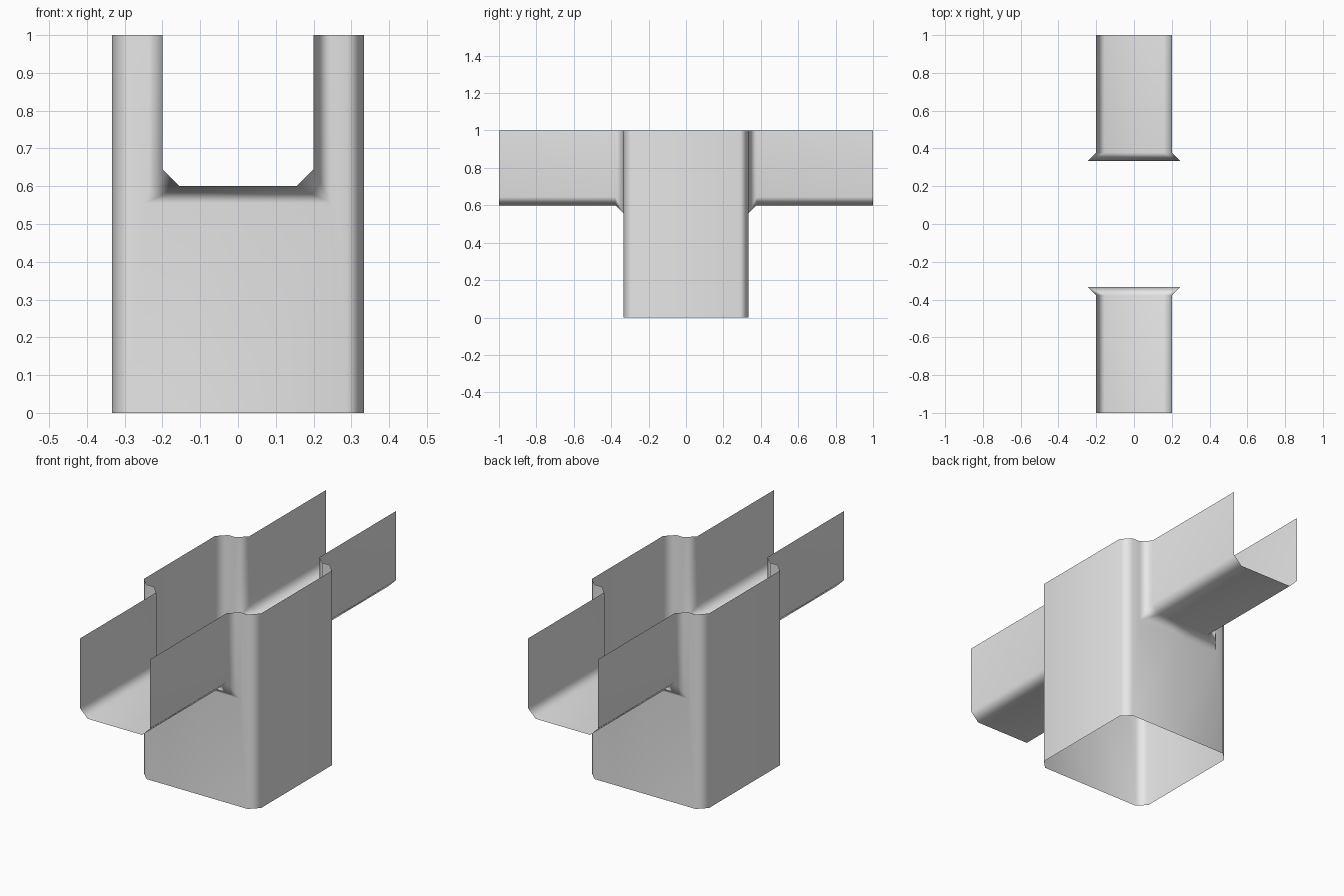
import bpy
import bmesh

cube = bpy.data.objects.get("Cube")
if cube:
    bpy.data.objects.remove(cube, do_unlink=True)

# Main dimensions
S = 0.333   # shaft half width
W = 0.2     # channel half width
F = 0.6     # channel floor height
T = 1.0     # rim height
L = 1.0     # channel half length
B = 0.045   # chamfer size

grey = bpy.data.materials.new("light_grey")
grey.use_nodes = True
colour = (0.8, 0.8, 0.8, 1)
grey.diffuse_color = colour
grey.node_tree.nodes["Principled BSDF"].inputs["Base Color"].default_value = colour

bm = bmesh.new()


def panel(*points):
    """Add one flat sheet panel."""
    bm.faces.new([bm.verts.new(p) for p in points])


def upright(a, b, low_a, low_b):
    """Sheet between two plan points, rising to the rim."""
    panel((*a, low_a), (*b, low_b), (*b, T), (*a, T))


# Shaft: side wall, corner chamfer, and end wall with the channel opening
upright((S, 0), (S, S - B), 0, 0)
upright((S, S - B), (S - B, S), 0, 0)
panel((S - B, S, 0), (0, S, 0), (0, S, F - B), (W + B, S, F - B),
      (W + B, S, T), (S - B, S, T))

# Flared joint between shaft and channel
upright((W + B, S), (W, S + B), F - B, F + B)
panel((0, S, F - B), (W + B, S, F - B), (W - B, S + B, F), (0, S + B, F))
panel((W + B, S, F - B), (W, S + B, F + B), (W - B, S + B, F))

# Channel: wall, lower chamfer and floor
profile = [(W, T), (W, F + B), (W - B, F), (0, F)]
for (x0, z0), (x1, z1) in zip(profile, profile[1:]):
    panel((x0, S + B, z0), (x0, L, z0), (x1, L, z1), (x1, S + B, z1))

bmesh.ops.remove_doubles(bm, verts=bm.verts, dist=0.0001)
bmesh.ops.recalc_face_normals(bm, faces=bm.faces)
side = max(bm.faces, key=lambda f: f.calc_center_median().x)
if side.normal.x < 0:
    bmesh.ops.reverse_faces(bm, faces=bm.faces)
for face in bm.faces:
    face.smooth = True

mesh = bpy.data.meshes.new("shaft_with_channels")
bm.to_mesh(mesh)
bm.free()
mesh.materials.append(grey)
obj = bpy.data.objects.new("shaft_with_channels", mesh)
bpy.context.collection.objects.link(obj)

# Mirror the quarter both ways, keeping broad panels flat and chamfers soft
mirror = obj.modifiers.new("mirror", 'MIRROR')
mirror.use_axis = (True, True, False)
mirror.use_clip = True
obj.modifiers.new("soft_chamfers", 'WEIGHTED_NORMAL')
